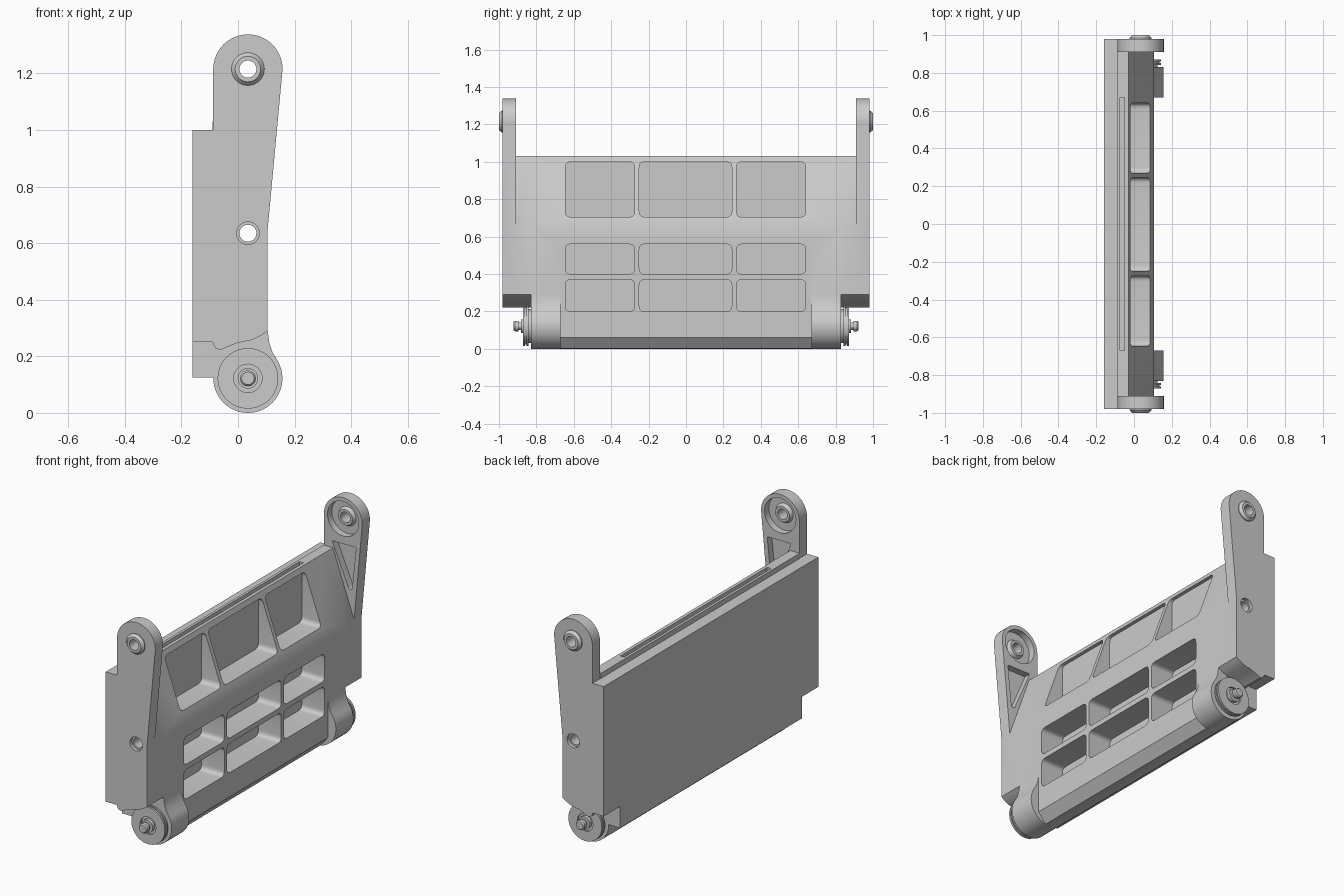
import bpy, bmesh, math
from mathutils import Vector

if "Cube" in bpy.data.objects:
    bpy.data.objects.remove(bpy.data.objects["Cube"])

CX, CZ, R = 0.035, 0.122, 0.122   # pivot axis of the lower hubs
TZ = 1.215                        # pivot height of the upper arms


def finish(name, bm):
    bmesh.ops.recalc_face_normals(bm, faces=bm.faces[:])
    me = bpy.data.meshes.new(name)
    bm.to_mesh(me)
    bm.free()
    ob = bpy.data.objects.new(name, me)
    bpy.context.collection.objects.link(ob)
    return ob


def prism(name, pts, a, b, axis='Y'):
    """Extrude a profile: (x, z) points along Y, or (y, z) points along X."""
    bm = bmesh.new()
    def place(p, d):
        return (p[0], d, p[1]) if axis == 'Y' else (d, p[0], p[1])
    v0 = [bm.verts.new(place(p, a)) for p in pts]
    v1 = [bm.verts.new(place(p, b)) for p in pts]
    bm.faces.new(v0)
    bm.faces.new(v1)
    n = len(pts)
    for i in range(n):
        j = (i + 1) % n
        bm.faces.new((v0[i], v0[j], v1[j], v1[i]))
    return finish(name, bm)


def lathe(name, prof, z, s=1, seg=48):
    """Turned solid about the Y axis through (CX, z); prof is (radius, y)."""
    bm = bmesh.new()
    rings = [[bm.verts.new((CX + r * math.cos(k * math.tau / seg), s * y,
                            z + r * math.sin(k * math.tau / seg)))
              for k in range(seg)] for r, y in prof]
    bm.faces.new(rings[0])
    bm.faces.new(rings[-1])
    for p, q in zip(rings, rings[1:]):
        for k in range(seg):
            j = (k + 1) % seg
            bm.faces.new((p[k], p[j], q[j], q[k]))
    return finish(name, bm)


def rounded(pts, r, n=5):
    """Round the corners of a convex profile."""
    out = []
    for i, p in enumerate(pts):
        p = Vector(p)
        a = p + (Vector(pts[i - 1]) - p).normalized() * r
        b = p + (Vector(pts[(i + 1) % len(pts)]) - p).normalized() * r
        for k in range(n + 1):
            t = k / n
            out.append(tuple(a * (1 - t) ** 2 + p * 2 * t * (1 - t) + b * t * t))
    return out


def arc(cx, cz, r, a0, a1, n):
    return [(cx + r * math.cos(math.radians(a0 + (a1 - a0) * k / n)),
             cz + r * math.sin(math.radians(a0 + (a1 - a0) * k / n)))
            for k in range(n + 1)]


def boolean(target, tool, op):
    m = target.modifiers.new(op, 'BOOLEAN')
    m.operation, m.object, m.solver = op, tool, 'EXACT'
    bpy.context.view_layer.objects.active = target
    bpy.ops.object.modifier_apply(modifier=m.name)
    bpy.data.objects.remove(tool)


def smooth(ob):
    bpy.ops.object.select_all(action='DESELECT')
    ob.select_set(True)
    bpy.context.view_layer.objects.active = ob
    bpy.ops.object.shade_smooth_by_angle(angle=math.radians(30))


# Main panel: back plate, sloped upper front, rounded and chamfered foot
top = [(0.105, 0.65), (-0.03, 1.03), (-0.09, 1.03), (-0.09, 1.0), (-0.16, 1.0)]
foot = arc(CX, CZ, R, 180, 280, 12)
frame = prism("frame", top + [(-0.16, 0.125), (-0.087, 0.125)] + foot[1:]
              + [(0.105, 0.06)], -0.83, 0.83)

# Underside of the shoulders, curved to clear the hubs
clear = [(-0.16, 0.25), (-0.09, 0.25), (-0.08, 0.228), (-0.06, 0.222),
         (-0.04, 0.232), (0.0, 0.248), (0.05, 0.258), (0.085, 0.275), (0.105, 0.29)]
hub = arc(CX, CZ, R, 180, 392, 36) + [(0.122, 0.215), (0.11, 0.25), (0.105, 0.29),
                                      (-0.05, 0.29), (-0.087, 0.2)]
arm = (arc(CX, TZ, 0.1225, 0, 180, 28) + [(-0.0875, 1.0), (-0.16, 1.0)]
       + clear + [(0.105, 0.65)])
arm_pocket = rounded([(-0.035, 1.07), (0.118, 1.07), (0.092, 0.82), (0.072, 0.82)], 0.008)

for s in (-1, 1):
    # Shoulder, hub and arm on each end
    boolean(frame, prism("shoulder", top + clear, s * 0.83, s * 0.91), 'UNION')
    boolean(frame, prism("hub", hub, s * 0.67, s * 0.83), 'UNION')
    boolean(frame, prism("arm", arm, s * 0.91, s * 0.98), 'UNION')
    # Inner round recess, triangular pocket and bosses of the arm
    boolean(frame, lathe("recess", [(0.1, 0.9), (0.1, 0.95)], TZ, s), 'DIFFERENCE')
    boolean(frame, prism("arm_pocket", arm_pocket, s * 0.90, s * 0.95), 'DIFFERENCE')
    boolean(frame, lathe("boss", [(0.045, 0.93), (0.058, 0.955), (0.058, 0.985),
                                  (0.045, 1.0)], TZ, s), 'UNION')
    # Shallow counterbore of the middle hole
    boolean(frame, lathe("counterbore", [(0.04, 0.96), (0.04, 1.05)], 0.635, s), 'DIFFERENCE')

# Through holes
for z in (0.635, TZ):
    boolean(frame, lathe("hole", [(0.03, -1.1), (0.03, 1.1)], z), 'DIFFERENCE')

# Grid of front pockets
for z0, z1 in ((0.20, 0.37), (0.40, 0.56), (0.705, 1.0)):
    for y0, y1 in ((-0.645, -0.275), (-0.25, 0.245), (0.27, 0.64)):
        rect = rounded([(y0, z0), (y1, z0), (y1, z1), (y0, z1)], 0.03)
        boolean(frame, prism("pocket", rect, -0.04, 0.2, 'X'), 'DIFFERENCE')

# Long groove in the top edge
boolean(frame, prism("groove", [(-0.075, 1.01), (-0.05, 1.01), (-0.05, 1.1), (-0.075, 1.1)],
                     -0.67, 0.67), 'DIFFERENCE')
smooth(frame)

# Stepped end discs and pivot pins
for s, side in ((-1, "front"), (1, "back")):
    smooth(lathe("end_disc_" + side, [(0.09, 0.825), (0.09, 0.842), (0.107, 0.842),
                 (0.107, 0.852), (0.1, 0.852), (0.1, 0.86), (0.107, 0.86), (0.107, 0.872),
                 (0.05, 0.872), (0.05, 0.862)], CZ, s))
    smooth(lathe("pivot_pin_" + side, [(0.036, 0.86), (0.036, 0.882), (0.02, 0.882),
                 (0.02, 0.896), (0.028, 0.896), (0.028, 0.915), (0.022, 0.922)], CZ, s))
